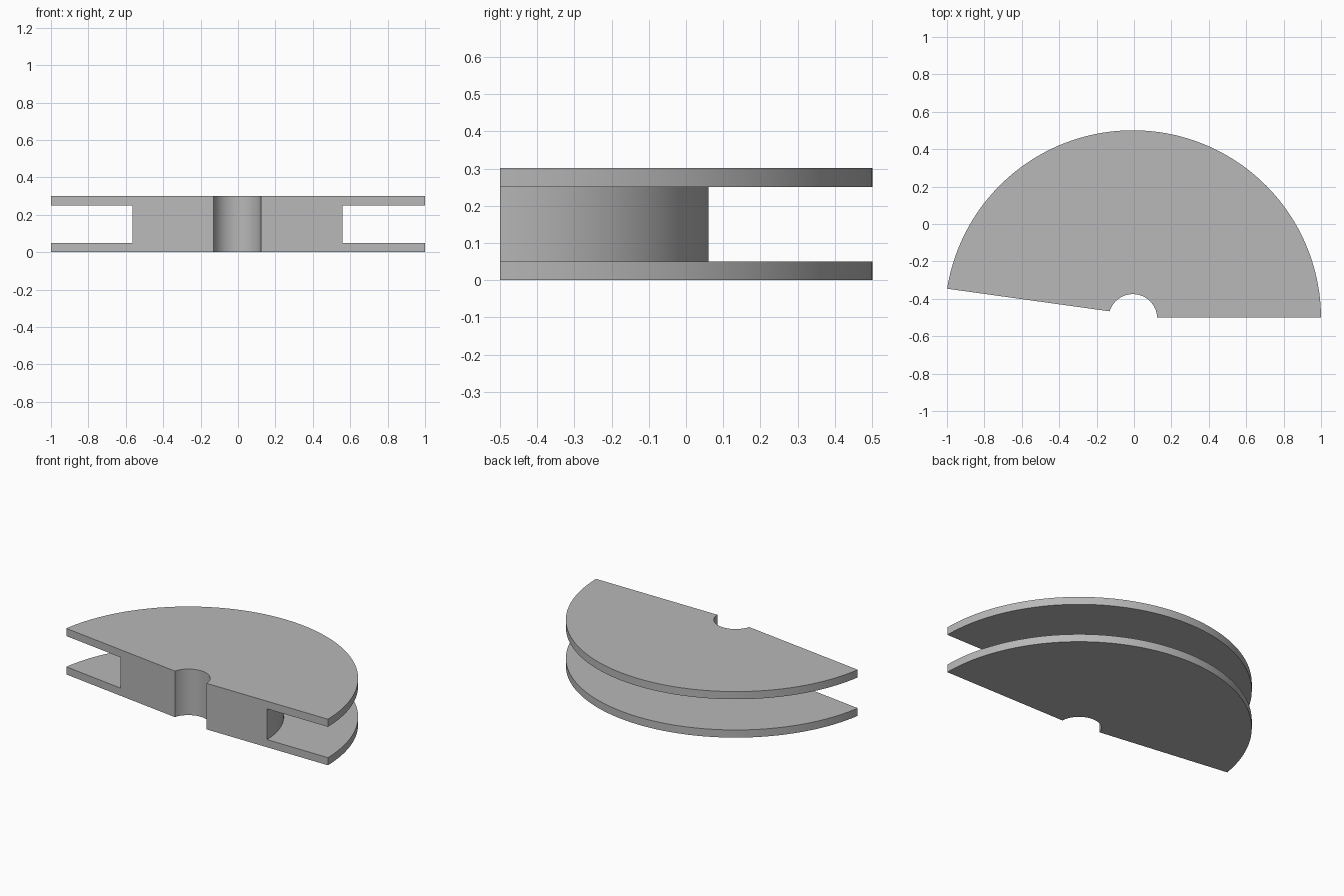
import bpy, bmesh, math

if "Cube" in bpy.data.objects:
    bpy.data.objects.remove(bpy.data.objects["Cube"])

CX, CY = -0.006, -0.505        # axis of the sweep
RIGHT_OFFSET = 0.005           # right cut lies just above the axis
LEFT_ANGLE, LEFT_OFFSET = math.radians(7.92), 0.0206
STEPS = 96

# Spool cross-section (radius, z): two flanges joined by a hub
BORE, HUB, RIM = 0.130, 0.566, 1.006
profile = [(BORE, 0), (RIM, 0), (RIM, 0.05), (HUB, 0.05),
           (HUB, 0.251), (RIM, 0.251), (RIM, 0.301), (BORE, 0.301)]


def ring_point(r, z, t):
    """Point at fraction t between the right and left straight cuts."""
    start = math.asin(RIGHT_OFFSET / r)
    end = math.pi - LEFT_ANGLE - math.asin(LEFT_OFFSET / r)
    a = start + (end - start) * t
    return (CX + r * math.cos(a), CY + r * math.sin(a), z)


# Sweep the section around the axis
bm = bmesh.new()
rings = [[bm.verts.new(ring_point(r, z, i / STEPS)) for r, z in profile]
         for i in range(STEPS + 1)]
n = len(profile)
for a, b in zip(rings, rings[1:]):
    for j in range(n):
        k = (j + 1) % n
        bm.faces.new((a[j], a[k], b[k], b[j]))

# Flat cut ends: bottom flange, hub and top flange on each side
for ring in (rings[0], rings[-1]):
    bm.faces.new(ring)
bmesh.ops.recalc_face_normals(bm, faces=bm.faces)

mesh = bpy.data.meshes.new("half_spool")
bm.to_mesh(mesh)
bm.free()
spool = bpy.data.objects.new("half_spool", mesh)
bpy.context.collection.objects.link(spool)

# Single grey colour
grey = bpy.data.materials.new("light_grey")
grey.diffuse_color = (0.48, 0.48, 0.48, 1)
grey.use_nodes = True
grey.node_tree.nodes["Principled BSDF"].inputs["Base Color"].default_value = grey.diffuse_color
mesh.materials.append(grey)

# Smooth curved walls, sharp corners
bpy.context.view_layer.objects.active = spool
spool.select_set(True)
bpy.ops.object.shade_smooth_by_angle(angle=math.radians(30))
